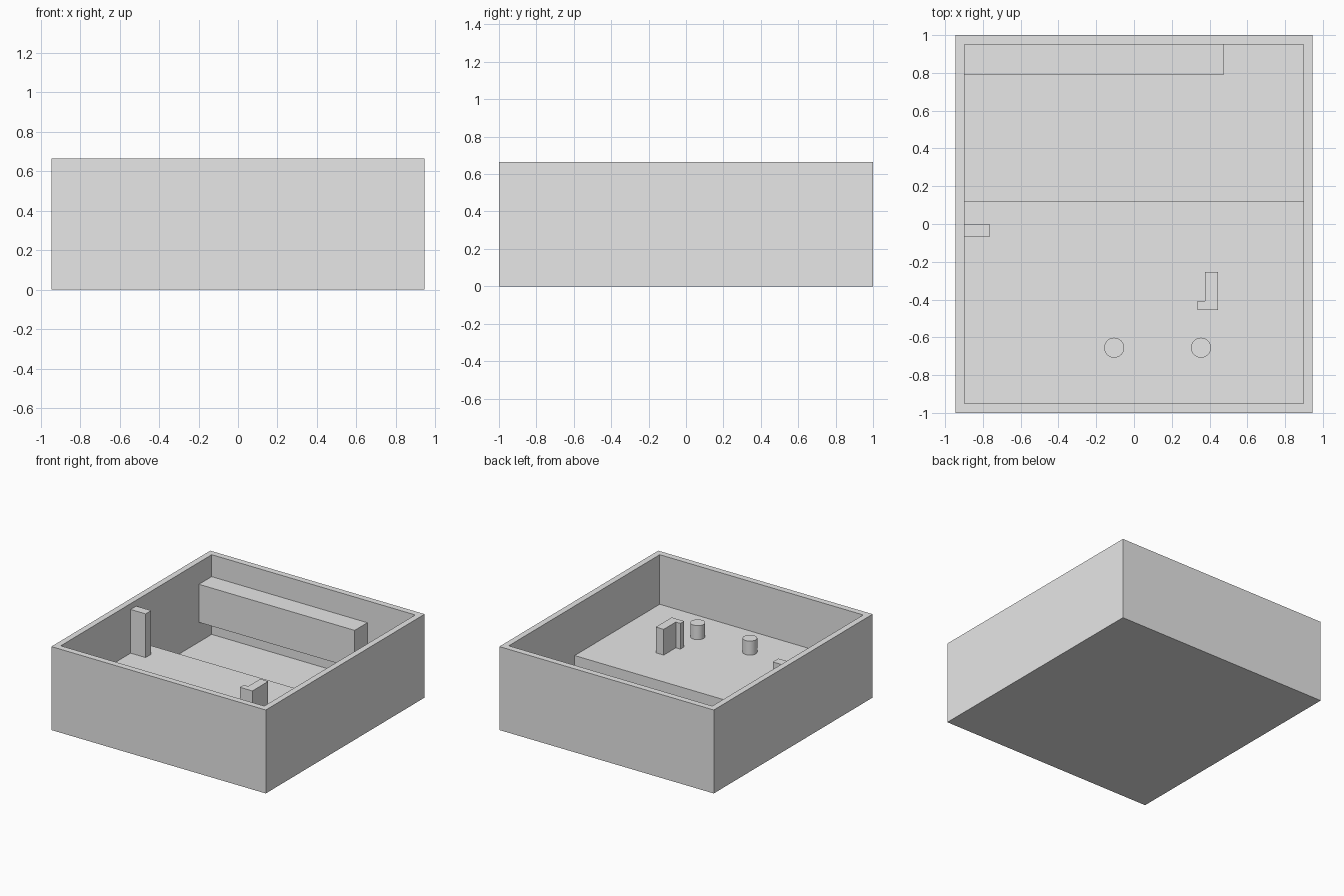
import bpy, bmesh, math
from mathutils import Vector

if "Cube" in bpy.data.objects:
    bpy.data.objects.remove(bpy.data.objects["Cube"])

grey = bpy.data.materials.new("light grey")
grey.diffuse_color = (0.8, 0.8, 0.8, 1)
grey.use_nodes = True
grey.node_tree.nodes["Principled BSDF"].inputs["Base Color"].default_value = grey.diffuse_color


def prism(name, pts, place, lo, hi, open_sides=()):
    """Extrude a profile from lo to hi; drop faces that lie against another part."""
    bm = bmesh.new()
    base = bm.faces.new([bm.verts.new(place(a, b, lo)) for a, b in pts])
    ext = bmesh.ops.extrude_face_region(bm, geom=[base], use_keep_orig=True)
    shift = Vector(place(0, 0, hi)) - Vector(place(0, 0, lo))
    verts = [v for v in ext["geom"] if isinstance(v, bmesh.types.BMVert)]
    bmesh.ops.translate(bm, verts=verts, vec=shift)
    bmesh.ops.recalc_face_normals(bm, faces=bm.faces)
    hidden = [f for f in bm.faces
              if any(f.normal.dot(Vector(d)) > 0.99 for d in open_sides)]
    bmesh.ops.delete(bm, geom=hidden, context="FACES")
    mesh = bpy.data.meshes.new(name)
    bm.to_mesh(mesh)
    bm.free()
    mesh.materials.append(grey)
    obj = bpy.data.objects.new(name, mesh)
    bpy.context.collection.objects.link(obj)
    return obj


def rect(x0, x1, y0, y1):
    return [(x0, y0), (x1, y0), (x1, y1), (x0, y1)]


def along_z(a, b, t):
    return (a, b, t)


def along_x(a, b, t):
    return (t, a, b)


WALL_X, WALL_Y = 0.897, 0.95     # inner wall faces
FLOOR, DECK = 0.03, 0.27         # low rear floor and raised front deck
DOWN, LEFT, BACK = (0, 0, -1), (-1, 0, 0), (0, 1, 0)

# Open tray, hollowed by a stepped cavity
tray = prism("tray", rect(-0.945, 0.945, -1, 1), along_z, 0, 0.665)
cavity = prism("cavity_cutter",
               [(-WALL_Y, DECK), (0.12, DECK), (0.12, FLOOR),
                (WALL_Y, FLOOR), (WALL_Y, 0.8), (-WALL_Y, 0.8)],
               along_x, -WALL_X, WALL_X)
cavity.hide_render = True
cavity.hide_viewport = True
cut = tray.modifiers.new("hollow", "BOOLEAN")
cut.operation = "DIFFERENCE"
cut.solver = "EXACT"
cut.object = cavity

# Raised beam fixed to the rear and left walls
prism("rear_beam", rect(-WALL_X, 0.475, 0.79, WALL_Y), along_z, 0.187, 0.49,
      [LEFT, BACK])

# Post against the left wall
prism("side_post", rect(-WALL_X, -0.765, -0.07, 0), along_z, DECK, 0.618,
      [LEFT, DOWN])

# L-shaped bracket on the deck
prism("bracket", [(0.335, -0.455), (0.445, -0.455), (0.445, -0.255),
                  (0.375, -0.255), (0.375, -0.407), (0.335, -0.407)],
      along_z, DECK, 0.475, [DOWN])

# Two round pegs
for side, cx in (("left", -0.105), ("right", 0.355)):
    ring = [(cx + 0.053 * math.cos(math.tau * i / 40),
             -0.655 + 0.053 * math.sin(math.tau * i / 40)) for i in range(40)]
    peg = prism(side + "_peg", ring, along_z, DECK, 0.382, [DOWN])
    bpy.ops.object.select_all(action="DESELECT")
    peg.select_set(True)
    bpy.context.view_layer.objects.active = peg
    bpy.ops.object.shade_smooth_by_angle()
